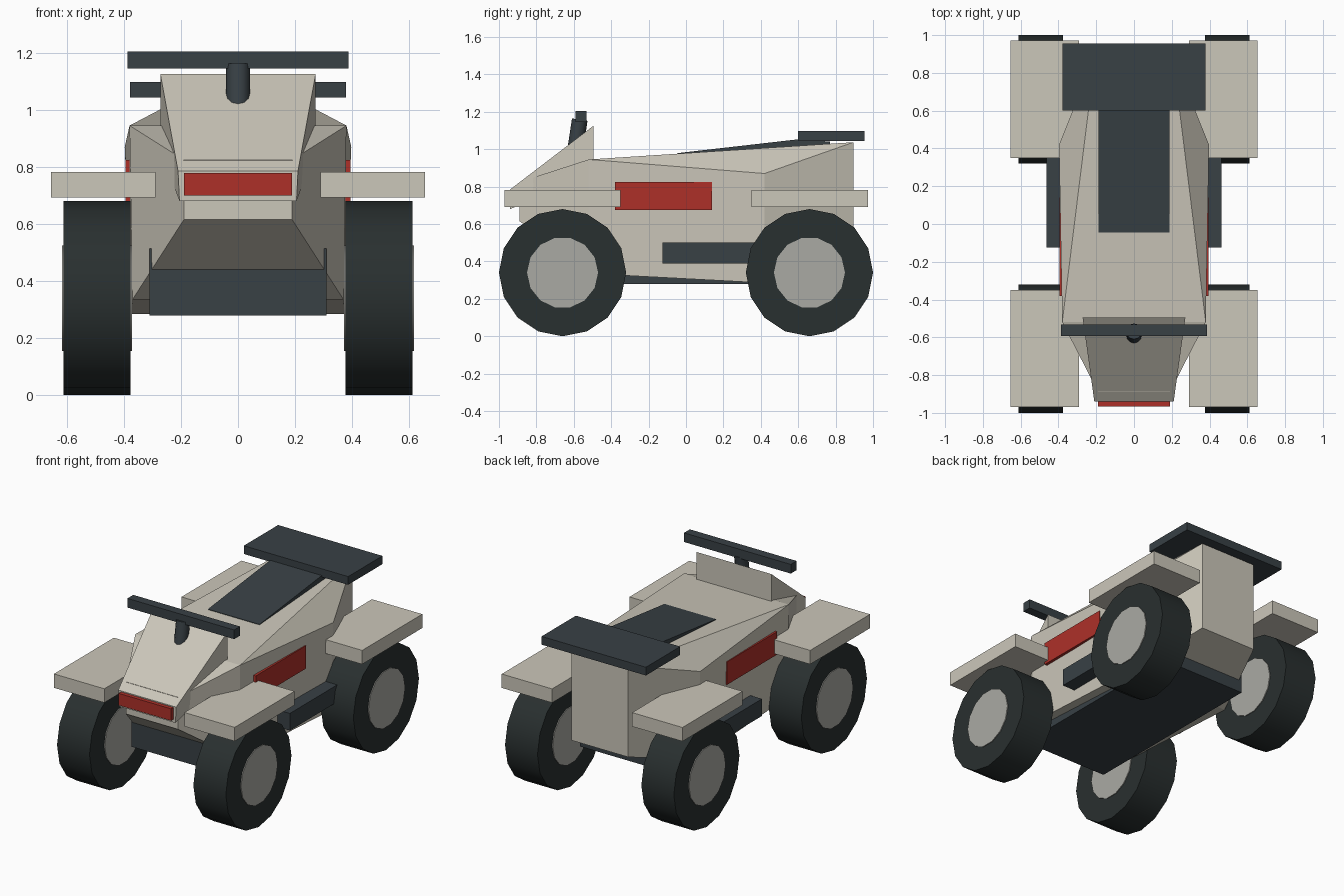
import bpy, math
from mathutils import Matrix

if "Cube" in bpy.data.objects:
    bpy.data.objects.remove(bpy.data.objects["Cube"])


def material(name, color):
    m = bpy.data.materials.new(name)
    m.diffuse_color = (*color, 1)
    m.use_nodes = True
    m.node_tree.nodes["Principled BSDF"].inputs["Base Color"].default_value = m.diffuse_color
    return m


CREAM = material("cream", (0.60, 0.57, 0.49))
DARK = material("dark", (0.040, 0.052, 0.060))
RED = material("red", (0.42, 0.03, 0.022))
RUBBER = material("rubber", (0.022, 0.029, 0.029))
GREY = material("hub_grey", (0.40, 0.40, 0.37))


def mesh_object(name, verts, faces, mat):
    me = bpy.data.meshes.new(name)
    me.from_pydata(verts, [], faces)
    me.validate()
    ob = bpy.data.objects.new(name, me)
    bpy.context.collection.objects.link(ob)
    me.materials.append(mat)
    return ob


def box(name, x, y, z, mat):
    """Box from (min, max) ranges."""
    v = [(a, b, c) for a in x for b in y for c in z]
    f = [(0, 1, 3, 2), (4, 6, 7, 5), (0, 4, 5, 1),
         (2, 3, 7, 6), (0, 2, 6, 4), (1, 5, 7, 3)]
    return mesh_object(name, v, f, mat)


def cylinder(name, radius, depth, sides, loc, rot, mat):
    bpy.ops.mesh.primitive_cylinder_add(vertices=sides, radius=radius, depth=depth,
                                        location=loc, rotation=rot)
    ob = bpy.context.object
    ob.name = name
    ob.data.materials.append(mat)
    bpy.ops.object.shade_smooth_by_angle(angle=math.radians(31))
    return ob


# Body: stations of (y, half width top, z top, half width bottom, z bottom)
stations = [(-0.89, 0.19, 0.825, 0.19, 0.615), (-0.52, 0.38, 0.945, 0.37, 0.335),
            (0.42, 0.397, 0.87, 0.372, 0.285), (0.895, 0.205, 1.037, 0.205, 0.44)]
verts = []
for y, wt, zt, wb, zb in stations:
    verts += [(-wt, y, zt), (wt, y, zt), (wb, y, zb), (-wb, y, zb)]
faces = [(0, 1, 2, 3), (15, 14, 13, 12), (0, 4, 5, 1),
         (4, 12, 13, 5), (4, 8, 12), (5, 13, 9)]          # ends, top, shoulder triangles
for i in (0, 4, 8):
    faces += [(i + 1, i + 5, i + 6, i + 2), (i + 2, i + 6, i + 7, i + 3),
              (i + 3, i + 7, i + 4, i)]
mesh_object("body", verts, faces, CREAM)

# Front cowl wedge: front face ring, back face ring
cowl = []
for y, wt, zt, wb, zb in [(-0.94, 0.21, 0.785, 0.205, 0.68), (-0.495, 0.272, 1.125, 0.272, 0.86)]:
    cowl += [(-wt, y, zt), (wt, y, zt), (wb, y, zb), (-wb, y, zb)]
mesh_object("front_cowl", cowl, [(0, 1, 2, 3), (7, 6, 5, 4), (0, 4, 5, 1),
                                 (1, 5, 6, 2), (2, 6, 7, 3), (3, 7, 4, 0)], CREAM)
box("front_light", (-0.19, 0.19), (-0.965, -0.935), (0.70, 0.778), RED)

# Chassis under the body
box("chassis", (-0.31, 0.31), (-0.66, 0.655), (0.28, 0.515), DARK)

# Seat pad: side profile extruded across
profile = [(-0.045, 0.95), (-0.045, 0.979), (0.61, 1.054), (0.77, 1.04), (0.77, 1.0)]
n = len(profile)
sv = [(x, y, z) for x in (-0.187, 0.187) for y, z in profile]
sf = [tuple(range(n)), tuple(range(2 * n - 1, n - 1, -1))]
sf += [(i, i + n, (i + 1) % n + n, (i + 1) % n) for i in range(n)]
mesh_object("seat", sv, sf, DARK)

# Rear rack
box("rear_rack", (-0.378, 0.378), (0.60, 0.955), (1.043, 1.097), DARK)

# Steering column and handlebar
tilt = -0.15
axis = Matrix.Rotation(tilt, 3, 'X') @ Matrix(((1, 0, 0), (0, 1, 0), (0, 0, 1))).col[2]
top_y, top_z, length = -0.568, 1.158, 0.30
cylinder("steering_column", 0.042, length, 12,
         (0, top_y - abs(axis.y) * length / 2, top_z - axis.z * length / 2),
         (tilt, 0, 0), DARK)
box("handlebar", (-0.387, 0.387), (-0.592, -0.532), (1.145, 1.205), DARK)

# Paired parts on both sides
for side, s in (("right", 1), ("left", -1)):
    span = lambda a, b: tuple(sorted((s * a, s * b)))
    box(f"side_panel_{side}", span(0.35, 0.395), (-0.38, 0.14), (0.675, 0.825), RED)
    box(f"foot_step_{side}", span(0.33, 0.463), (-0.125, 0.38), (0.388, 0.50), DARK)
    for end, e in (("front", -1), ("rear", 1)):
        yc = e * 0.66
        fy = (-0.97, -0.35) if e < 0 else (0.35, 0.972)
        box(f"fender_{end}_{side}", span(0.29, 0.655), fy, (0.692, 0.783), CREAM)
        rot = (0, math.pi / 2, 0)
        cylinder(f"tire_{end}_{side}", 0.34, 0.235, 16, (s * 0.494, yc, 0.34), rot, RUBBER)
        cylinder(f"hub_{end}_{side}", 0.19, 0.246, 14, (s * 0.494, yc, 0.34), rot, GREY)

# Consistent outward normals
import bmesh
for ob in bpy.context.collection.objects:
    bm = bmesh.new()
    bm.from_mesh(ob.data)
    bmesh.ops.recalc_face_normals(bm, faces=bm.faces)
    bm.to_mesh(ob.data)
    bm.free()
